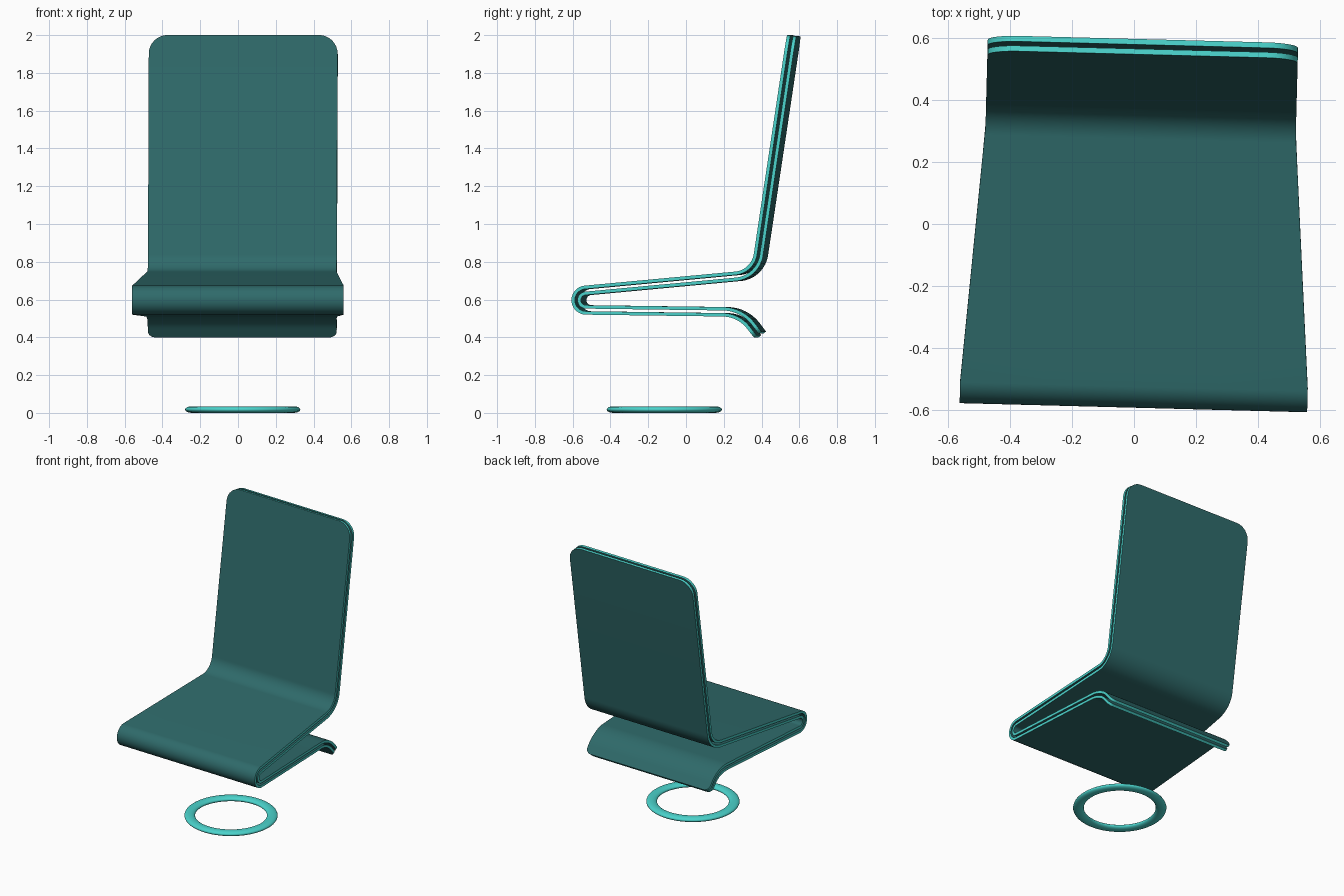
import bpy, math
from mathutils import Vector

if "Cube" in bpy.data.objects:
    bpy.data.objects.remove(bpy.data.objects["Cube"])


def material(name, color):
    m = bpy.data.materials.new(name)
    m.diffuse_color = (*color, 1)
    m.use_nodes = True
    m.node_tree.nodes["Principled BSDF"].inputs["Base Color"].default_value = m.diffuse_color
    return m


dark = material("dark_teal", (0.028, 0.145, 0.145))
light = material("light_teal", (0.07, 0.65, 0.6))


def fillet(a, c, b, r, n=16):
    """Round the corner c between a and b with radius r."""
    a, c, b = Vector(a), Vector(c), Vector(b)
    u, v = (a - c).normalized(), (b - c).normalized()
    half = u.angle(v) / 2
    centre = c + (u + v).normalized() * (r / math.sin(half))
    d0 = c + u * (r / math.tan(half)) - centre
    d1 = c + v * (r / math.tan(half)) - centre
    return [centre + d0.lerp(d1, t / n).normalized() * r for t in range(n + 1)]


# Side profile (y, z): backrest, seat, front fold, lower flap
top, back_corner = (0.571, 1.997), (0.381, 0.733)
flap_corner, end = (0.30, 0.534), (0.392, 0.415)
fold = [Vector((-0.515 + 0.052 * math.cos(a), 0.597 + 0.052 * math.sin(a)))
        for a in [math.radians(95.3 + 173.7 * i / 24) for i in range(25)]]
path = ([Vector(top)] + fillet(top, back_corner, fold[0], 0.135) + fold
        + fillet(fold[-1], flap_corner, end, 0.19) + [Vector(end)])
cum = [0.0]
for p, q in zip(path, path[1:]):
    cum.append(cum[-1] + (q - p).length)
total = cum[-1]


def at(s):
    """Point on the profile at length s."""
    for i in range(len(path) - 1):
        if s <= cum[i + 1] or i == len(path) - 2:
            return path[i].lerp(path[i + 1], (s - cum[i]) / (cum[i + 1] - cum[i]))


def half_width(s):
    """Flares toward the front fold; corners rounded at both ends."""
    w = 0.5 + 0.06 * min(1, max(0, (0.3 - at(s).x) / 0.8))
    for d, r in ((s, R_TOP), (total - s, R_END)):
        if d < r:
            w -= r - math.sqrt(max(0, r * r - (r - d) ** 2))
    return w


R_TOP, R_END = 0.10, 0.04
steps = [1 - math.cos(math.pi / 2 * i / 8) for i in range(9)]
stations = ([R_TOP * k for k in steps]
            + [s for s in cum if R_TOP + 0.01 < s < total - R_END - 0.004]
            + [total - R_END * k for k in reversed(steps)])


def sheet(name, offset):
    """Thin folded sheet offset from the profile, light along its rim."""
    verts = []
    for s in stations:
        t = (at(min(s + 0.003, total)) - at(max(s - 0.003, 0))).normalized()
        p = at(s) + Vector((t.y, -t.x)) * offset
        w = half_width(s)
        verts += [(w * k, p.x, p.y) for k in (-1, -0.5, 0, 0.5, 1)]
    faces = [(5 * i + j, 5 * i + j + 1, 5 * i + j + 6, 5 * i + j + 5)
             for i in range(len(stations) - 1) for j in range(4)]
    me = bpy.data.meshes.new(name)
    me.from_pydata(verts, [], faces)
    ob = bpy.data.objects.new(name, me)
    bpy.context.collection.objects.link(ob)
    me.materials.append(dark)
    me.materials.append(light)
    mod = ob.modifiers.new("thickness", 'SOLIDIFY')
    mod.thickness, mod.offset, mod.material_offset_rim = 0.018, 0, 1
    bpy.ops.object.select_all(action='DESELECT')
    ob.select_set(True)
    bpy.context.view_layer.objects.active = ob
    bpy.ops.object.modifier_apply(modifier=mod.name)
    bpy.ops.object.shade_smooth_by_angle(angle=math.radians(40))
    ob.rotation_euler.z = math.radians(-1.5)
    ob.location.x = 0.0135


# Two parallel sheets with an open gap between them
sheet("outer_sheet", -0.016)
sheet("inner_sheet", 0.016)

# Flattened ring on the floor
bpy.ops.mesh.primitive_torus_add(major_radius=0.27, minor_radius=0.035,
                                 major_segments=64, minor_segments=16,
                                 location=(0.025, -0.115, 0.0175))
ring = bpy.context.object
ring.name = "base_ring"
ring.scale.z = 0.5
ring.data.materials.append(light)
bpy.ops.object.shade_smooth()
